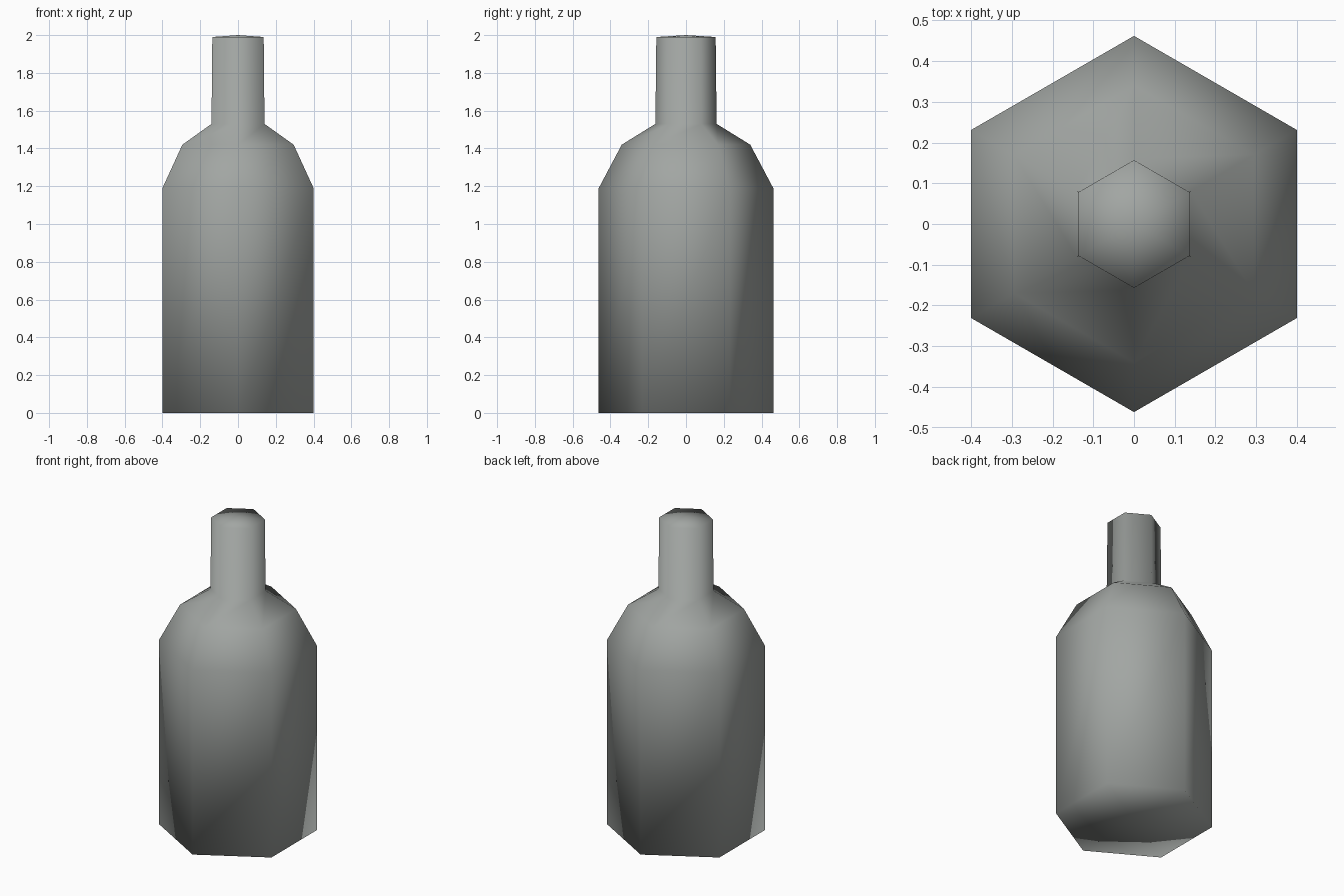
import bpy
import bmesh
from math import pi, sin, cos

cube = bpy.data.objects.get("Cube")
if cube:
    bpy.data.objects.remove(cube, do_unlink=True)

SIDES = 6

# Bottle outline as (radius, height) from base to lip
PROFILE = [(0.462, 0.0), (0.462, 1.19), (0.34, 1.42),
           (0.162, 1.53), (0.157, 1.99)]

# Single gray material
gray = bpy.data.materials.new("bottle gray")
gray.use_nodes = True
color = (0.36, 0.38, 0.365, 1.0)
gray.diffuse_color = color
gray.node_tree.nodes["Principled BSDF"].inputs["Base Color"].default_value = color


def ring(bm, radius, z):
    """Six-sided ring with corners on the front and back."""
    angles = [pi / 2 + 2 * pi * i / SIDES for i in range(SIDES)]
    return [bm.verts.new((radius * cos(a), radius * sin(a), z)) for a in angles]


bm = bmesh.new()
rings = [ring(bm, r, z) for r, z in PROFILE]
base_center = bm.verts.new((0, 0, 0))
top_center = bm.verts.new((0, 0, 2.0))

for i in range(SIDES):
    j = (i + 1) % SIDES
    # Body, shoulder and neck walls
    for low, high in zip(rings, rings[1:]):
        bm.faces.new((low[i], low[j], high[j], high[i]))
    # Base and slightly raised top
    bm.faces.new((base_center, rings[0][j], rings[0][i]))
    bm.faces.new((top_center, rings[-1][i], rings[-1][j]))

# Smooth shading runs over every edge
bmesh.ops.recalc_face_normals(bm, faces=bm.faces)
for face in bm.faces:
    face.smooth = True

mesh = bpy.data.meshes.new("bottle")
bm.to_mesh(mesh)
bm.free()
mesh.materials.append(gray)
bottle = bpy.data.objects.new("bottle", mesh)
bpy.context.collection.objects.link(bottle)
